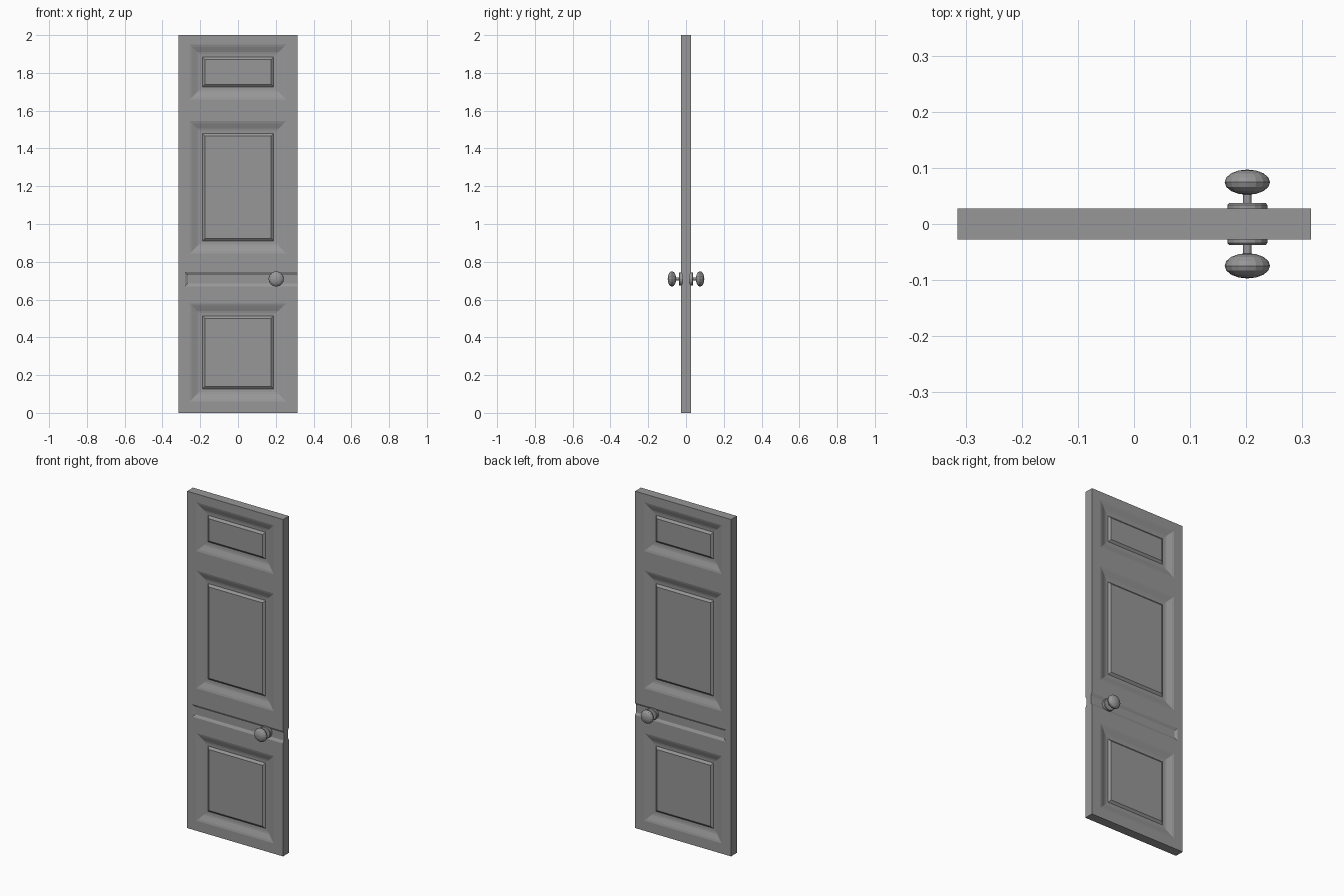
import bpy, bmesh, math
from mathutils import Matrix

if "Cube" in bpy.data.objects:
    bpy.data.objects.remove(bpy.data.objects["Cube"])

W, T, H = 0.315, 0.0275, 2.0      # half width, half thickness, height
PANELS = [(0.06, 0.58), (0.845, 1.545), (1.66, 1.95)]
PX = 0.255                        # panel half width
GX, GROOVE = -0.28, (0.67, 0.745)  # lock rail groove, open at the right edge
# (inset, depth) steps of the mouldings
PANEL_PROFILE = [(0, 0), (0.012, 0.003), (0.03, 0.010), (0.04, 0.014),
                 (0.05, 0.016), (0.066, 0.017), (0.079, 0.006)]
GROOVE_PROFILE = [(0, 0), (0.006, 0.003), (0.015, 0.008)]

GREY = bpy.data.materials.new("dark_grey")
GREY.diffuse_color = (0.31, 0.31, 0.31, 1)
GREY.use_nodes = True
GREY.node_tree.nodes["Principled BSDF"].inputs["Base Color"].default_value = GREY.diffuse_color


def moulded_rect(bm, x0, x1, z0, z1, profile, open_right=False):
    """Nested rectangular rings stepping in and back, closed by a flat face."""
    rings = []
    for o, d in profile:
        r = x1 if open_right else x1 - o
        pts = [(x0 + o, z0 + o), (r, z0 + o), (r, z1 - o), (x0 + o, z1 - o)]
        rings.append([bm.verts.new((x, -T + d, z)) for x, z in pts])
    for a, b in zip(rings, rings[1:]):
        for i in range(4):
            if open_right and i == 1:
                continue
            j = (i + 1) % 4
            bm.faces.new((a[i], a[j], b[j], b[i]))
    bm.faces.new(rings[-1])


def finish(bm, name):
    me = bpy.data.meshes.new(name)
    bm.to_mesh(me)
    bm.free()
    me.materials.append(GREY)
    ob = bpy.data.objects.new(name, me)
    bpy.context.collection.objects.link(ob)
    return ob


# Door leaf: flat frame cells around the mouldings
bm = bmesh.new()
xs = [-W, GX, -PX, PX, W]
zs = sorted([0, H, *GROOVE] + [z for p in PANELS for z in p])
for x0, x1 in zip(xs, xs[1:]):
    for z0, z1 in zip(zs, zs[1:]):
        in_panel = (z0, z1) in PANELS and x0 == -PX
        in_groove = (z0, z1) == GROOVE and x0 >= GX
        if not (in_panel or in_groove):
            bm.faces.new([bm.verts.new((x, -T, z)) for x, z in
                          ((x0, z0), (x1, z0), (x1, z1), (x0, z1))])
for z0, z1 in PANELS:
    moulded_rect(bm, -PX, PX, z0, z1, PANEL_PROFILE)
moulded_rect(bm, GX, W, *GROOVE, GROOVE_PROFILE, open_right=True)
bmesh.ops.remove_doubles(bm, verts=bm.verts, dist=1e-5)


# Outer edges run back to the middle plane, then the leaf is mirrored
def on_rim(e):
    a, b = (v.co for v in e.verts)
    return any(abs(a[k] - s) < 1e-4 and abs(b[k] - s) < 1e-4
               for k, s in ((0, -W), (0, W), (2, 0), (2, H)))


rim = [e for e in bm.edges if e.is_boundary and on_rim(e)]
for v in bmesh.ops.extrude_edge_only(bm, edges=rim)["geom"]:
    if isinstance(v, bmesh.types.BMVert):
        v.co.y = 0
door = finish(bm, "door_leaf")
mod = door.modifiers.new("both_sides", "MIRROR")
mod.use_axis = (False, True, False)


# Turned handle parts: (radius, distance from the middle plane)
def lathe(name, profile, side, steps=16):
    bm = bmesh.new()
    vs = [bm.verts.new((r, 0, h)) for r, h in profile]
    es = [bm.edges.new(p) for p in zip(vs, vs[1:])]
    bmesh.ops.spin(bm, geom=vs + es, cent=(0, 0, 0), axis=(0, 0, 1),
                   angle=2 * math.pi, steps=steps)
    bmesh.ops.remove_doubles(bm, verts=bm.verts, dist=1e-5)
    bm.transform(Matrix.Translation((0.202, 0, 0.709)) @
                 Matrix.Rotation(-side * math.pi / 2, 4, 'X'))
    bmesh.ops.recalc_face_normals(bm, faces=bm.faces)
    finish(bm, name)


KNOB = [(0.0405 * math.sin(math.pi * i / 8), 0.0745 - 0.0225 * math.cos(math.pi * i / 8))
        for i in range(9)]
for side, label in ((-1, "front"), (1, "back")):
    lathe(f"{label}_rosette", [(0, 0.015), (0.0355, 0.015), (0.0355, 0.034),
                               (0.033, 0.037), (0, 0.037)], side)
    lathe(f"{label}_stem", [(0, 0.03), (0.0075, 0.03), (0.0075, 0.056), (0, 0.056)], side)
    lathe(f"{label}_knob", KNOB, side)
